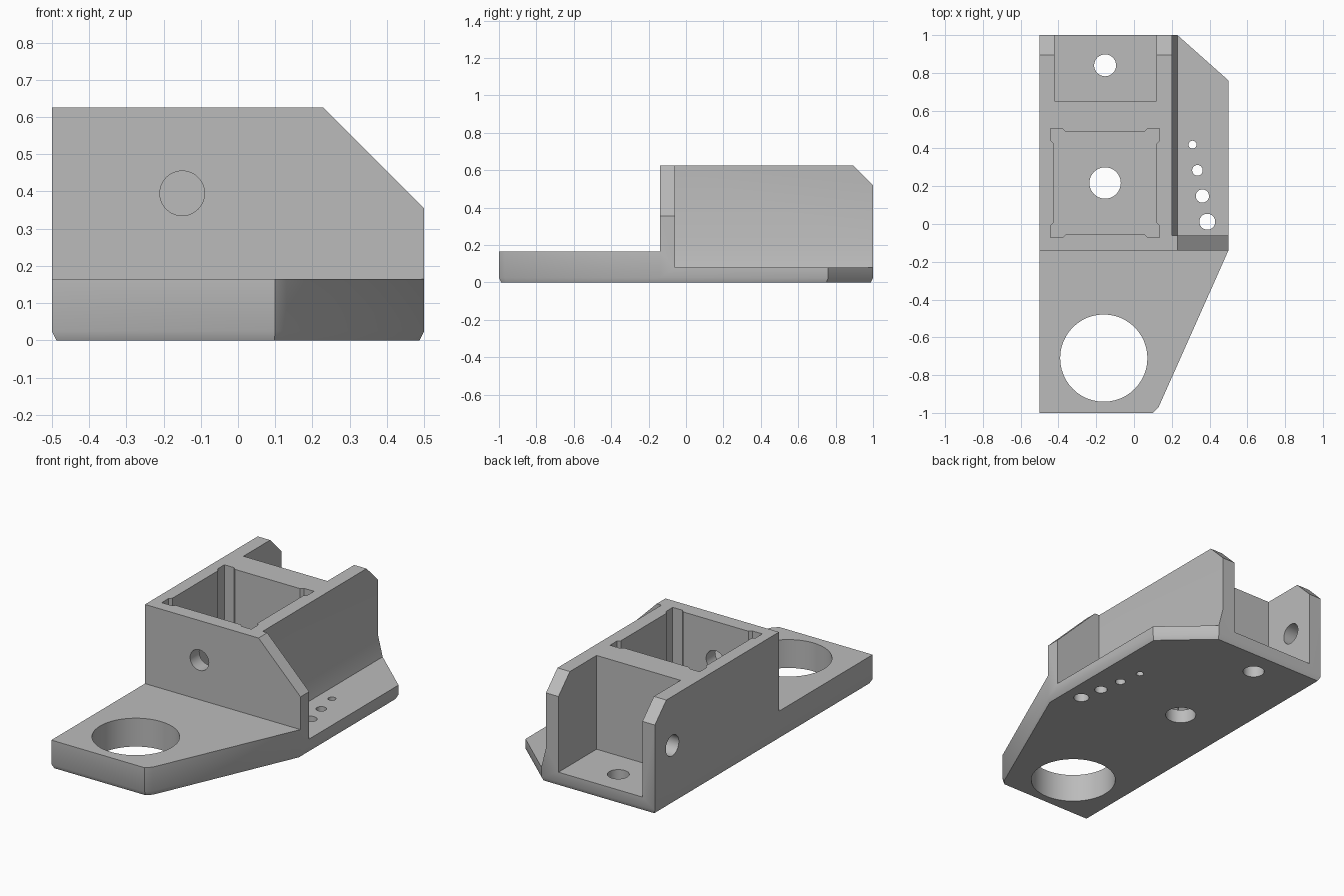
import bpy, bmesh, math
from mathutils import Vector

if "Cube" in bpy.data.objects:
    bpy.data.objects.remove(bpy.data.objects["Cube"], do_unlink=True)

grey = bpy.data.materials.new("plain grey")
grey.use_nodes = True
colour = (0.5, 0.5, 0.5, 1)
grey.diffuse_color = colour
grey.node_tree.nodes["Principled BSDF"].inputs["Base Color"].default_value = colour


def loft(name, rings):
    """Solid skinned through rings of 3D points."""
    bm = bmesh.new()
    loops = [[bm.verts.new(p) for p in ring] for ring in rings]
    n = len(loops[0])
    for a, b in zip(loops, loops[1:]):
        for i in range(n):
            j = (i + 1) % n
            bm.faces.new((a[i], a[j], b[j], b[i]))
    bm.faces.new(loops[0])
    bm.faces.new(loops[-1])
    bmesh.ops.recalc_face_normals(bm, faces=bm.faces)
    mesh = bpy.data.meshes.new(name)
    bm.to_mesh(mesh)
    bm.free()
    mesh.materials.append(grey)
    obj = bpy.data.objects.new(name, mesh)
    bpy.context.collection.objects.link(obj)
    return obj


def prism(name, profile, axis, start, end):
    """Extrude a 2D profile along x, y or z."""
    def place(p, d):
        co = list(p)
        co.insert("xyz".index(axis), d)
        return Vector(co)
    return loft(name, [[place(p, d) for p in profile] for d in (start, end)])


def rect(u0, u1, v0, v1):
    return [(u0, v0), (u1, v0), (u1, v1), (u0, v1)]


def circle(u, v, r, n=48):
    return [(u + r * math.cos(math.tau * i / n), v + r * math.sin(math.tau * i / n))
            for i in range(n)]


# Body: outline extruded to full height with a narrow bottom chamfer
outline = [(-0.5, -1), (0.1, -1), (0.13, -0.97), (0.5, -0.14),
           (0.5, 0.76), (0.23, 1), (-0.5, 1)]
TOP, FLOOR = 0.625, 0.08
body = loft("mounting_bracket", [
    [(x * 0.976, y * 0.988, 0) for x, y in outline],
    [(x, y, 0.025) for x, y in outline],
    [(x, y, TOP) for x, y in outline]])


def cut(profile, axis, start, end):
    tool = prism("cutter", profile, axis, start, end)
    tool.hide_render = True
    mod = body.modifiers.new("cut", "BOOLEAN")
    mod.operation = "DIFFERENCE"
    mod.solver = "EXACT"
    mod.object = tool
    bpy.context.view_layer.objects.active = body
    bpy.ops.object.modifier_apply(modifier=mod.name)
    bpy.data.objects.remove(tool, do_unlink=True)


# Low front plate and low side flange with a flared wall foot
cut(rect(-1, 1, -1.2, -0.14), "z", 0.165, 1)
cut([(0.2, 1), (0.2, 0.2), (0.23, FLOOR), (0.7, FLOOR), (0.7, 1)], "y", -0.06, 1.2)

# Sloped corners on the front wall and at the rear of the side walls
cut([(0.13, 0.725), (0.6, 0.255), (0.6, 0.725)], "y", -0.3, 0)
cut([(0.795, 0.725), (1.1, 0.42), (1.1, 0.725)], "x", -0.7, 0.7)

# Square pocket with relieved corners
cx, cy, half, out, leg = -0.153, 0.217, 0.273, 0.288, 0.21
quarter = [(half, leg), (out, leg + 0.015), (out, out), (leg + 0.015, out), (leg, half)]
pocket = []
for k in range(4):
    c, s = math.cos(k * math.pi / 2), math.sin(k * math.pi / 2)
    pocket += [(cx + c * u - s * v, cy + s * u + c * v) for u, v in quarter]
cut(pocket, "z", FLOOR, 1)

# Open rear pocket
cut(rect(-0.42, 0.12, 0.65, 1.2), "z", FLOOR, 1)

# Vertical holes: large ring, pocket floors, graded row on the flange
holes = [(-0.16, -0.71, 0.231), (-0.153, 0.217, 0.083), (-0.153, 0.84, 0.058)]
holes += [(0.31 + 0.026 * i, 0.42 - 0.136 * i, 0.021 + 0.007 * i) for i in range(4)]
for x, y, r in holes:
    cut(circle(x, y, r), "z", -0.2, 0.3)

# Cross holes through the front wall and one rear side wall
cut(circle(-0.15, 0.395, 0.06), "y", -0.3, 0.1)
cut(circle(0.84, 0.34, 0.06), "x", -0.7, -0.3)

body.select_set(True)
bpy.context.view_layer.objects.active = body
bpy.ops.object.shade_smooth_by_angle(angle=math.radians(30))
